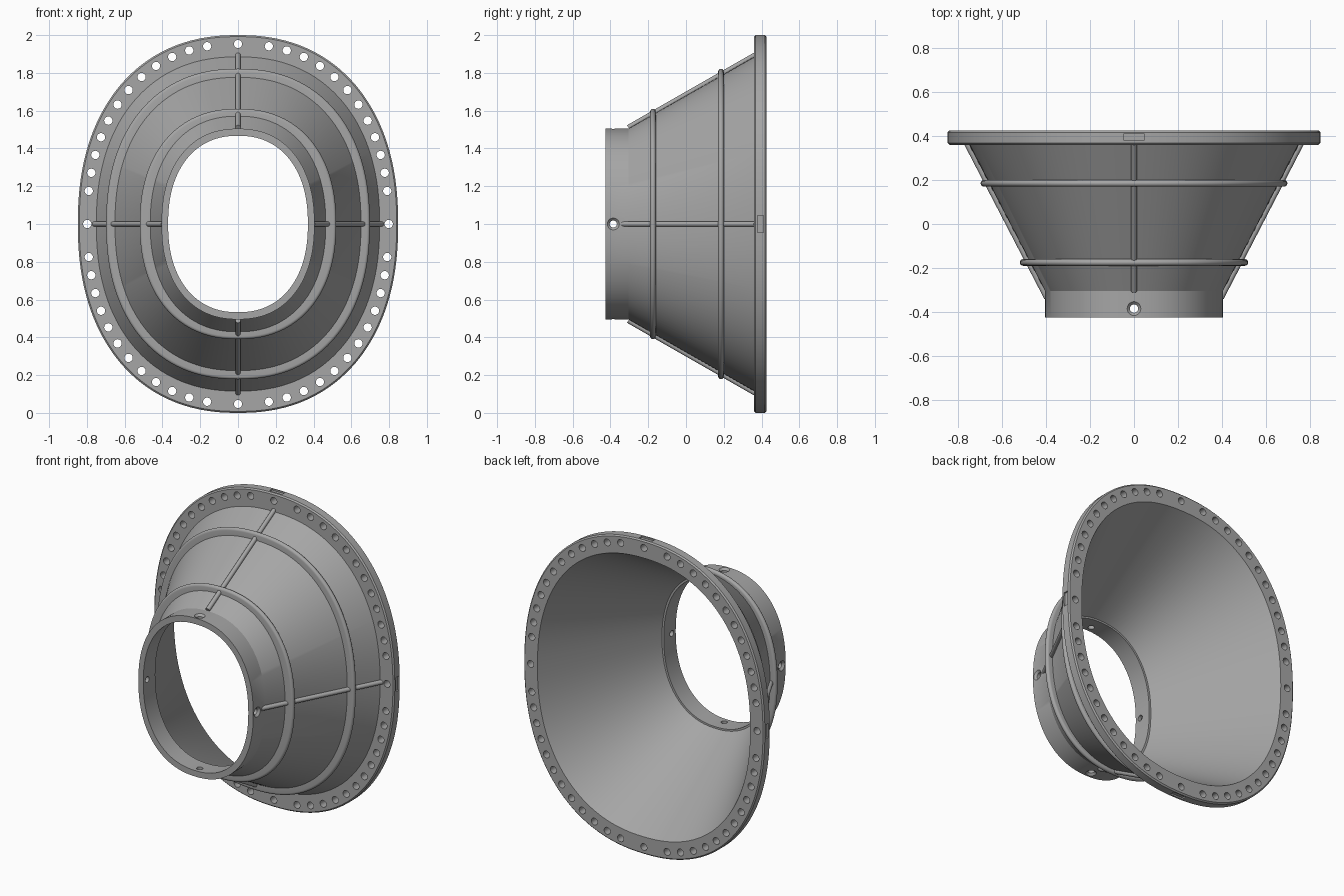
import bpy, bmesh, math
from mathutils import Vector, Matrix

cube = bpy.data.objects.get("Cube")
if cube:
    bpy.data.objects.remove(cube, do_unlink=True)

CENTRE = Vector((0, 0, 1))
SEGMENTS = 144
SQUARENESS = 2.25

grey = bpy.data.materials.new("plain grey")
grey.use_nodes = True
grey.diffuse_color = (0.38, 0.38, 0.38, 1)
grey.node_tree.nodes["Principled BSDF"].inputs["Base Color"].default_value = grey.diffuse_color


def oval(a, b, t):
    """Point (x, z) on a slightly squared oval."""
    c, s = math.cos(t), math.sin(t)
    e = 2 / SQUARENESS
    return math.copysign(abs(c) ** e, c) * a, math.copysign(abs(s) ** e, s) * b


def make_object(name, bm):
    bmesh.ops.recalc_face_normals(bm, faces=bm.faces)
    mesh = bpy.data.meshes.new(name)
    bm.to_mesh(mesh)
    bm.free()
    mesh.materials.append(grey)
    obj = bpy.data.objects.new(name, mesh)
    bpy.context.collection.objects.link(obj)
    return obj


def smooth(obj):
    bpy.ops.object.select_all(action="DESELECT")
    obj.select_set(True)
    bpy.context.view_layer.objects.active = obj
    bpy.ops.object.shade_smooth_by_angle(angle=math.radians(28))


def oval_sweep(name, profile):
    """Closed loop of (y, half width, half height) swept around the oval."""
    bm = bmesh.new()
    loops = []
    for y, a, b in profile:
        loop = []
        for i in range(SEGMENTS):
            x, z = oval(a, b, math.tau * i / SEGMENTS)
            loop.append(bm.verts.new(CENTRE + Vector((x, y, z))))
        loops.append(loop)
    for k, p in enumerate(loops):
        q = loops[(k + 1) % len(loops)]
        for i in range(SEGMENTS):
            j = (i + 1) % SEGMENTS
            bm.faces.new((p[i], p[j], q[j], q[i]))
    return make_object(name, bm)


def add_cone(bm, start, end, r1, r2, sides=20):
    axis = end - start
    turn = axis.to_track_quat("Z", "Y").to_matrix().to_4x4()
    bmesh.ops.create_cone(bm, cap_ends=True, segments=sides, radius1=r1, radius2=r2,
                          depth=axis.length,
                          matrix=Matrix.Translation((start + end) / 2) @ turn)


# Outer cone surface: half width and half height at a given depth
def cone_size(y):
    f = (y + 0.305) / 0.665
    return 0.405 + 0.345 * f, 0.505 + 0.38 * f


# Funnel shell with neck and flange
body = oval_sweep("funnel_body", [
    (-0.425, 0.405, 0.505), (-0.305, 0.405, 0.505),
    (0.36, 0.75, 0.885),
    (0.36, 0.84, 0.992), (0.368, 0.848, 1.0),
    (0.417, 0.848, 1.0), (0.425, 0.84, 0.992),
    (0.425, 0.75, 0.888),
    (-0.305, 0.383, 0.478), (-0.305, 0.37, 0.467),
    (-0.425, 0.37, 0.467)])

# Bolt holes: even spacing along the bolt line in every quarter
cut = bmesh.new()
path = [Vector(oval(0.798, 0.953, math.pi / 2 * i / 800)) for i in range(801)]
lengths = [0.0]
for p, q in zip(path, path[1:]):
    lengths.append(lengths[-1] + (q - p).length)
first = 0.175
step = (lengths[-1] - first - 0.165) / 11
spots = [path[next(i for i, d in enumerate(lengths) if d >= first + step * k)]
         for k in range(12)]
bolts = [(x * sx, z * sz) for x, z in spots for sx in (1, -1) for sz in (1, -1)]
bolts += [(0.798, 0), (-0.798, 0), (0, 0.953), (0, -0.953)]
for x, z in bolts:
    add_cone(cut, CENTRE + Vector((x, 0.33, z)), CENTRE + Vector((x, 0.45, z)), 0.022, 0.022)

# Countersunk neck holes and shallow rim pockets on the four sides
for d, neck, rim in ((Vector((1, 0, 0)), 0.405, 0.848), (Vector((-1, 0, 0)), 0.405, 0.848),
                     (Vector((0, 0, 1)), 0.505, 1.0), (Vector((0, 0, -1)), 0.505, 1.0)):
    spot = CENTRE + Vector((0, -0.385, 0))
    add_cone(cut, spot + d * (neck - 0.07), spot + d * (neck + 0.03), 0.019, 0.019)
    add_cone(cut, spot + d * (neck - 0.013), spot + d * (neck + 0.005), 0.019, 0.037)
    size = Vector((0.09, 0.032, 0.09))
    size[0 if d.x else 2] = 0.02
    place = Matrix.Translation(CENTRE + Vector((0, 0.395, 0)) + d * rim)
    bmesh.ops.create_cube(cut, size=1, matrix=place @ Matrix.Diagonal((*size, 1)))

cutter = make_object("hole_cutter", cut)
cutter.hide_render = True
mod = body.modifiers.new("holes", "BOOLEAN")
mod.operation = "DIFFERENCE"
mod.solver = "EXACT"
mod.use_self = True
mod.object = cutter
bpy.context.view_layer.update()
graph = bpy.context.evaluated_depsgraph_get()
body.data = bpy.data.meshes.new_from_object(body.evaluated_get(graph))
body.modifiers.clear()
bpy.data.objects.remove(cutter, do_unlink=True)
smooth(body)

# Rounded hoops around the cone
for name, y, a, b in (("front_hoop", -0.175, 0.52, 0.61), ("rear_hoop", 0.185, 0.698, 0.822)):
    r = 0.015
    ca, cb = cone_size(y)
    profile = [(y - r, ca - 0.015, cb - 0.015)]
    for i in range(9):
        t = math.pi * i / 8
        out = r * (1 - math.sin(t))
        profile.append((y - r * math.cos(t), a - out, b - out))
    profile.append((y + r, ca - 0.015, cb - 0.015))
    smooth(oval_sweep(name, profile))

# Four rods running along the cone
for name, d, k in (("left_rod", Vector((1, 0, 0)), 0), ("right_rod", Vector((-1, 0, 0)), 0),
                   ("top_rod", Vector((0, 0, 1)), 1), ("bottom_rod", Vector((0, 0, -1)), 1)):
    bm = bmesh.new()
    y0, y1 = (-0.335, 0.365) if k == 0 else (-0.305, 0.365)
    ends = [CENTRE + Vector((0, y, 0)) + d * (cone_size(y)[k] + 0.006) for y in (y0, y1)]
    add_cone(bm, ends[0], ends[1], 0.014, 0.014, 16)
    smooth(make_object(name, bm))
